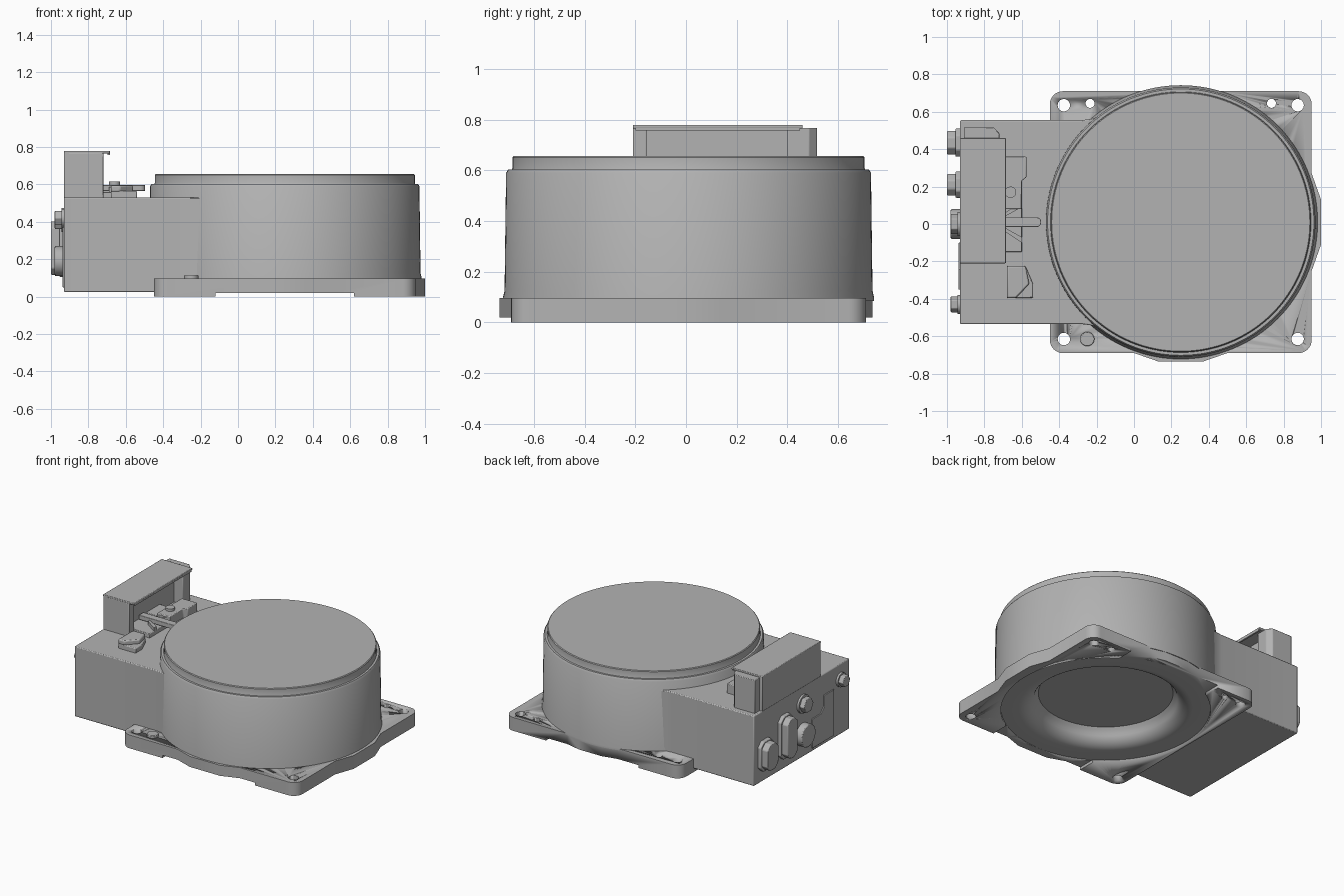
import bpy, bmesh, math
from mathutils import Matrix

cube = bpy.data.objects.get("Cube")
if cube:
    bpy.data.objects.remove(cube, do_unlink=True)

CX, CY = 0.25, 0.01          # drum axis
WALL = -0.93                 # outer face of the side housing

grey = bpy.data.materials.new("satin grey")
grey.use_nodes = True
tone = (0.45, 0.45, 0.45, 1)
grey.diffuse_color = tone
grey.node_tree.nodes["Principled BSDF"].inputs["Base Color"].default_value = tone


def finish(name, bm, bevel=0, segments=2):
    bmesh.ops.recalc_face_normals(bm, faces=bm.faces)
    mesh = bpy.data.meshes.new(name)
    bm.to_mesh(mesh)
    bm.free()
    mesh.materials.append(grey)
    ob = bpy.data.objects.new(name, mesh)
    bpy.context.collection.objects.link(ob)
    if bevel:
        mod = ob.modifiers.new("soft edges", 'BEVEL')
        mod.width, mod.segments = bevel, segments
        mod.limit_method, mod.angle_limit = 'ANGLE', math.radians(40)
    bpy.ops.object.select_all(action='DESELECT')
    ob.select_set(True)
    bpy.context.view_layer.objects.active = ob
    bpy.ops.object.shade_smooth_by_angle(angle=math.radians(35))
    return ob


def prism(name, pts, low, high, bevel=0, sideways=False):
    """Extrude an outline along z, or a (y, z) outline along x."""
    bm = bmesh.new()
    place = (lambda p: (low, p[0], p[1])) if sideways else (lambda p: (p[0], p[1], low))
    face = bm.faces.new([bm.verts.new(place(p)) for p in pts])
    new = bmesh.ops.extrude_face_region(bm, geom=[face])["geom"]
    step = (high - low, 0, 0) if sideways else (0, 0, high - low)
    bmesh.ops.translate(bm, vec=step, verts=[v for v in new if isinstance(v, bmesh.types.BMVert)])
    return finish(name, bm, bevel)


def block(name, x, y, z, bevel=0):
    return prism(name, [(x[0], y[0]), (x[1], y[0]), (x[1], y[1]), (x[0], y[1])], *z, bevel)


def arc(cx, cy, r, start, end, n):
    return [(cx + r * math.cos(a), cy + r * math.sin(a)) for a in
            (math.radians(start + (end - start) * i / n) for i in range(n + 1))]


def disc(name, x, y, r, low, high, sides=32, bevel=0, sideways=False):
    return prism(name, arc(x, y, r, 0, 360, sides)[:-1], low, high, bevel, sideways)


def lathe(name, profile, steps=128):
    bm = bmesh.new()
    vs = [bm.verts.new((r, 0, z)) for r, z in profile]
    es = [bm.edges.new(pair) for pair in zip(vs, vs[1:])]
    bmesh.ops.spin(bm, geom=vs + es, axis=(0, 0, 1), cent=(0, 0, 0),
                   angle=math.tau, steps=steps, use_duplicate=False)
    bmesh.ops.remove_doubles(bm, verts=bm.verts, dist=1e-5)
    bmesh.ops.transform(bm, matrix=Matrix.Translation((CX, CY, 0)), verts=bm.verts)
    return finish(name, bm)


def cut(target, cutters):
    bpy.context.view_layer.objects.active = target
    for c in cutters:
        mod = target.modifiers.new("cut", 'BOOLEAN')
        mod.operation, mod.object, mod.solver = 'DIFFERENCE', c, 'EXACT'
        bpy.ops.object.modifier_apply(modifier=mod.name)
        bpy.data.objects.remove(c, do_unlink=True)


# Drum: tapered wall, stepped lid, rounded bowl underneath
bowl = arc(0.60, 0.13, 0.11, 180, 270, 10)
bowl = [(0.44, 0.13), (0.452, 0.115)] + [(r - 0.03, z) for r, z in bowl[2:]]
lathe("drum", [(0, 0.13)] + bowl + [
    (0.69, 0.021), (0.69, 0.085), (0.732, 0.085), (0.732, 0.1), (0.726, 0.125), (0.72, 0.59),
    (0.712, 0.603), (0.697, 0.603), (0.695, 0.608), (0.695, 0.651), (0.69, 0.656), (0, 0.656)])

# Base plate: rounded corners, three bulged sides
H, C = 0.70, 0.07
outline = arc(CX - H + C, CY - H + C, C, 180, 270, 8)
outline += [(0.0, CY - H), (0.13, -0.735), (0.37, -0.735), (0.5, CY - H)]
outline += arc(CX + H - C, CY - H + C, C, 270, 360, 8)
outline += [(CX + H, -0.25), (1.0, -0.11), (1.0, 0.13), (CX + H, 0.27)]
outline += arc(CX + H - C, CY + H - C, C, 0, 90, 8)
outline += [(0.45, CY + H), (0.34, 0.735), (0.16, 0.735), (0.05, CY + H)]
outline += arc(CX - H + C, CY + H - C, C, 90, 180, 8)
plate = prism("base_plate", outline, 0, 0.096)
holes = [(CX + sx * 0.625, CY + sy * 0.625, 0.033) for sx in (-1, 1) for sy in (-1, 1)]
holes += [(-0.235, 0.645, 0.024), (0.735, 0.645, 0.024)]
cutters = [disc("hole_cutter", x, y, r, -0.1, 0.3) for x, y, r in holes]
cutters += [disc("bore_cutter", CX, CY, 0.685, -0.1, 0.3, 128),
            block("channel_cutter", (-0.12, 0.62), (-1, 1), (-0.1, 0.02))]
cut(plate, cutters)
disc("plate_boss", -0.25, -0.615, 0.038, 0.09, 0.115, bevel=0.004)

# Side housing, blended into the drum
flare = [(-0.28, 0.545), (-0.22, 0.553), (-0.16, 0.58), (-0.10, 0.622)]
back = [(x, CY + y) for x, y in flare]
front = [(x, CY - y) for x, y in reversed(flare)]
prism("side_housing", [(WALL, CY - 0.545), (WALL, CY + 0.545)] + back
      + arc(CX, CY, 0.66, 120, 240, 40) + front, 0.025, 0.53, 0.006)

# Hood on the housing, open towards the drum
block("hood_rear_wall", (-0.93, -0.90), (-0.21, 0.46), (0.525, 0.775), 0.005)
block("hood_top", (-0.93, -0.685), (-0.21, 0.46), (0.765, 0.78), 0.004)
block("hood_lip", (-0.697, -0.685), (-0.2, 0.45), (0.757, 0.768))
block("hood_front_wall", (-0.93, -0.72), (-0.21, -0.155), (0.525, 0.77), 0.005)
block("hood_back_wall", (-0.93, -0.72), (0.40, 0.46), (0.525, 0.77), 0.005)
prism("hood_end_cap", [(-0.91, 0.45), (-0.72, 0.45), (-0.72, 0.485), (-0.75, 0.517),
                       (-0.91, 0.517)], 0.525, 0.768, 0.004)
block("hood_inner_panel", (-0.91, -0.79), (-0.16, 0.41), (0.525, 0.77))

# Latch mechanism in front of the hood
block("latch_base", (-0.80, -0.60), (-0.15, 0.12), (0.525, 0.56), 0.004)
block("latch_block", (-0.80, -0.60), (0.08, 0.24), (0.525, 0.575), 0.004)
prism("latch_bracket", [(-0.70, 0.08), (-0.60, 0.08), (-0.60, 0.23), (-0.575, 0.25),
                        (-0.575, 0.36), (-0.70, 0.36)], 0.525, 0.597, 0.005)
for name, s in (("latch_front_rib", -1), ("latch_back_rib", 1)):
    prism(name, [(-0.69, CY + s * 0.03), (-0.60, CY + s * 0.08), (-0.60, CY + s * 0.11),
                 (-0.69, CY + s * 0.05)], 0.53, 0.585)
prism("latch_tongue", [(-0.78, CY + 0.026), (-0.78, CY - 0.026)]
      + arc(-0.522, CY, 0.026, -90, 90, 10), 0.565, 0.597, 0.003)
disc("latch_pin", -0.66, 0.17, 0.03, 0.55, 0.615)

# Small wedge block beside the hood
prism("wedge_block", [(-0.68, -0.395), (-0.54, -0.395), (-0.54, -0.32), (-0.58, -0.225),
                      (-0.68, -0.225)], 0.525, 0.565, 0.006)
prism("wedge_cap", [(-0.68, -0.395), (-0.63, -0.395), (-0.56, -0.32), (-0.58, -0.225),
                    (-0.68, -0.225)], 0.56, 0.595, 0.008)


# Sockets and fittings on the housing's outer face
def socket(name, y, half, low, high):
    c = 0.035
    for part, g, x in ((name + "_flange", 0, -0.955), (name + "_body", 0.012, -1.0)):
        h, lo, hi = half - g, low + g, high - g
        prism(part, [(y - h, lo + c), (y - h + c, lo), (y + h - c, lo), (y + h, lo + c),
                     (y + h, hi - c), (y + h - c, hi), (y - h + c, hi), (y - h, hi - c)],
              x, WALL + 0.01, 0.006, True)


socket("short_socket", 0.435, 0.075, 0.105, 0.32)
socket("tall_socket", 0.21, 0.07, 0.105, 0.415)
disc("round_fitting", 0.0, 0.19, 0.08, -0.98, WALL + 0.01, 32, 0.006, True)
disc("middle_fitting_collar", 0.0, 0.41, 0.065, -0.945, WALL + 0.01, 32, 0, True)
disc("middle_fitting_nut", 0.0, 0.41, 0.055, -0.98, WALL, 6, 0.004, True)
disc("front_fitting_collar", -0.43, 0.42, 0.05, -0.945, WALL + 0.01, 32, 0, True)
disc("front_fitting_nut", -0.43, 0.42, 0.043, -0.98, WALL, 6, 0.004, True)
prism("access_panel", [(-0.1, 0.05), (-0.1, 0.26), (-0.2, 0.26), (-0.24, 0.3), (-0.24, 0.38),
                       (-0.35, 0.38), (-0.35, 0.05)], -0.938, WALL + 0.01, 0.002, True)
